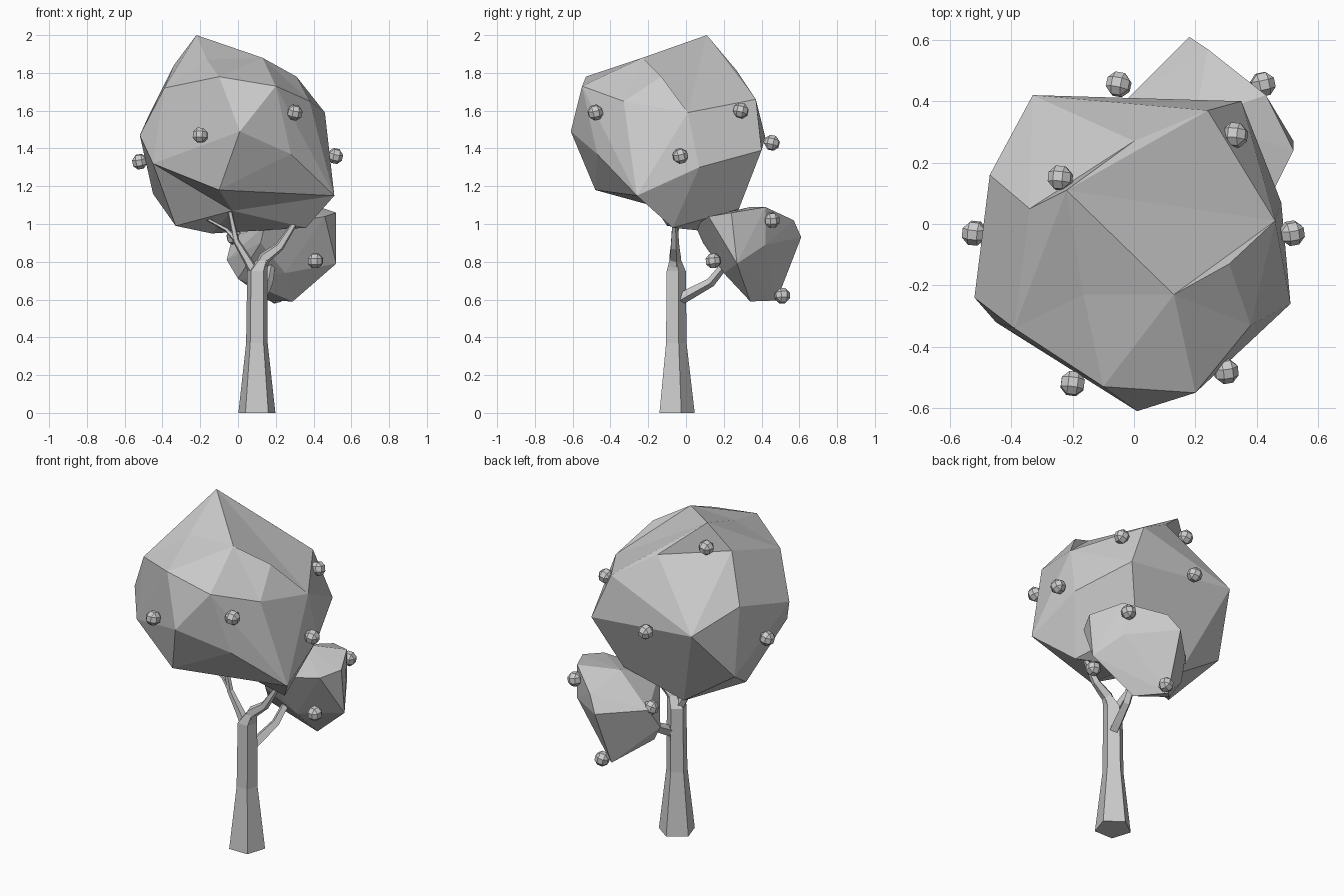
import bpy
import bmesh
import random
from itertools import product
from mathutils import Vector, Matrix, Euler
from math import sin, cos, tau

random.seed(4)

default_cube = bpy.data.objects.get("Cube")
if default_cube:
    bpy.data.objects.remove(default_cube, do_unlink=True)

# One plain grey for the whole tree
GREY = (0.6, 0.6, 0.6, 1.0)
grey = bpy.data.materials.new("plain_grey")
grey.use_nodes = True
grey.diffuse_color = GREY
grey.node_tree.nodes["Principled BSDF"].inputs["Base Color"].default_value = GREY


def mesh_from(name, bm):
    bmesh.ops.recalc_face_normals(bm, faces=bm.faces)
    mesh = bpy.data.meshes.new(name)
    bm.to_mesh(mesh)
    bm.free()
    mesh.materials.append(grey)
    return mesh


def add_object(name, mesh):
    obj = bpy.data.objects.new(name, mesh)
    bpy.context.scene.collection.objects.link(obj)
    return obj


def refan(bm, tip, rim):
    """Swap the faces lying wholly within the rim corners for a fan to a tip."""
    rim = [Vector(p) for p in rim]
    on_rim = {v for v in bm.verts if any((v.co - p).length < .001 for p in rim)}
    patch = [f for f in bm.faces if on_rim.issuperset(f.verts)]
    if not patch:
        return
    bmesh.ops.delete(bm, geom=patch, context="FACES")
    border = [e for e in bm.edges if e.is_boundary]
    tip_vert = bm.verts.new(tip)
    for edge in border:
        bm.faces.new((*edge.verts, tip_vert))


def faceted_hull(name, points, fans=()):
    """Flat-faced shell around corner points, with optional peaks and dents."""
    bm = bmesh.new()
    for p in points:
        bm.verts.new(p)
    hull = bmesh.ops.convex_hull(bm, input=bm.verts)
    unused = {g for g in hull["geom_interior"] + hull["geom_unused"]
              if isinstance(g, bmesh.types.BMVert)}
    bmesh.ops.delete(bm, geom=list(unused), context="VERTS")
    for tip, rim in fans:
        refan(bm, tip, rim)
    bmesh.ops.recalc_face_normals(bm, faces=bm.faces)
    bmesh.ops.dissolve_limit(bm, angle_limit=0.02, verts=bm.verts, edges=bm.edges)
    return mesh_from(name, bm)


def limb(name, path, radii, sides=5, level=False):
    """Tapered tube along a path; level keeps every ring horizontal."""
    path = [Vector(p) for p in path]
    bm = bmesh.new()
    rings = []
    for i, (centre, radius) in enumerate(zip(path, radii)):
        along = path[min(i + 1, len(path) - 1)] - path[max(i - 1, 0)]
        turn = Vector((0, 0, 1)).rotation_difference(along)
        ring = []
        for k in range(sides):
            a = tau * k / sides
            offset = Vector((sin(a), cos(a), 0)) * radius
            if not level:
                offset = turn @ offset
            ring.append(bm.verts.new(centre + offset))
        rings.append(ring)
    for low, high in zip(rings, rings[1:]):
        for k in range(sides):
            n = (k + 1) % sides
            bm.faces.new((low[k], low[n], high[n], high[k]))
    bm.faces.new(rings[0])
    bm.faces.new(rings[-1])
    return add_object(name, mesh_from(name, bm))


# Trunk: five-sided, flared at the foot, leaning into its left fork
limb("trunk",
     [(.1, -.057, 0), (.1, -.057, .37), (.102, -.057, .75), (.13, -.06, .81)],
     (.103, .06, .056, .034), level=True)

# Branches
limb("left_branch",
     [(.12, -.06, .77), (.14, -.06, .82), (.22, -.06, .88), (.31, -.06, 1.02)],
     (.036, .034, .025, .014))
limb("right_branch",
     [(.09, -.06, .74), (.05, -.06, .81), (-.01, -.06, .91), (-.05, -.06, 1.1)],
     (.03, .024, .018, .011))
limb("right_twig",
     [(-.015, -.06, .92), (-.06, -.05, .97), (-.17, -.04, 1.03)],
     (.015, .012, .008))
limb("back_branch",
     [(.11, -.05, .59), (.13, .02, .63), (.16, .13, .69), (.18, .22, .8)],
     (.03, .03, .025, .02), sides=4)

# Main crown: corners around the top, then the body from high to low
back_top, far_top, side_top = (0, .27, 1.81), (.24, .37, 1.66), (.46, .01, 1.59)
front_top, mid_top = (.13, -.23, 1.88), (-.165, -.23, 1.87)
right_top, right_shoulder = (-.34, .05, 1.84), (-.39, -.34, 1.72)
left_shoulder = (.38, -.33, 1.65)
top_rim = [back_top, far_top, side_top, front_top, mid_top, right_shoulder, right_top]
bottom_rim = [
    (-.45, -.32, 1.32), (-.1, -.48, 1.18), (.51, -.26, 1.15),
    (.36, -.07, .98), (-.14, .22, .95), (-.33, -.1, .99),
]
crown_body = [
    (-.1, -.53, 1.78), (.2, -.55, 1.73), (-.47, .16, 1.58), (.01, -.61, 1.49),
    (-.52, -.24, 1.47), (-.33, .42, 1.46), (.35, .4, 1.39), (.28, -.47, 1.37),
    (.48, .07, 1.3), (-.45, .18, 1.16), (.22, .28, 1.08),
]
add_object("main_crown", faceted_hull(
    "main_crown", top_rim + [left_shoulder] + crown_body + bottom_rim, fans=[
        ((-.22, .11, 2), top_rim),
        ((.31, -.13, 1.78), [front_top, side_top, left_shoulder]),
        ((-.03, -.08, 1.07), bottom_rim),
    ]))

# Small crown carried by the back branch
add_object("small_crown", faceted_hull("small_crown", [
    (.43, .42, 1.09), (.2, .34, 1.09), (.52, .24, 1.06), (.46, .12, 1.04),
    (.24, .57, 1.02), (.14, .05, .99), (.18, .61, .93), (-.03, .4, .93),
    (.43, .42, .89), (.12, .09, .9), (-.06, .33, .81), (.52, .27, .79),
    (0, .3, .71), (.25, .2, .74), (.29, .34, .59), (.16, .48, .595),
]))

# Berries: little faceted balls scattered over both crowns
small, large = .0155, .0375
corners = [Vector(s) * small for s in product((-1, 1), repeat=3)]
ball = []
for c in corners:
    for axis in range(3):
        p = c.copy()
        p[axis] *= large / small
        ball.append(p)
berry_mesh = faceted_hull("berry", ball)

berry_spots = [
    (-.24, .15, 1.87), (.33, .29, 1.6), (.3, -.48, 1.59), (-.2, -.52, 1.47),
    (-.05, .455, 1.43), (.515, -.03, 1.36), (-.52, -.03, 1.33),
    (.42, .455, 1.02), (-.02, .36, .93), (.41, .145, .805), (.2, .51, .62),
]
for i, spot in enumerate(berry_spots, 1):
    berry = add_object(f"berry_{i}", berry_mesh)
    tilt = [random.uniform(-.3, .3) for _ in range(3)]
    berry.matrix_world = Matrix.Translation(spot) @ Euler(tilt).to_matrix().to_4x4()
